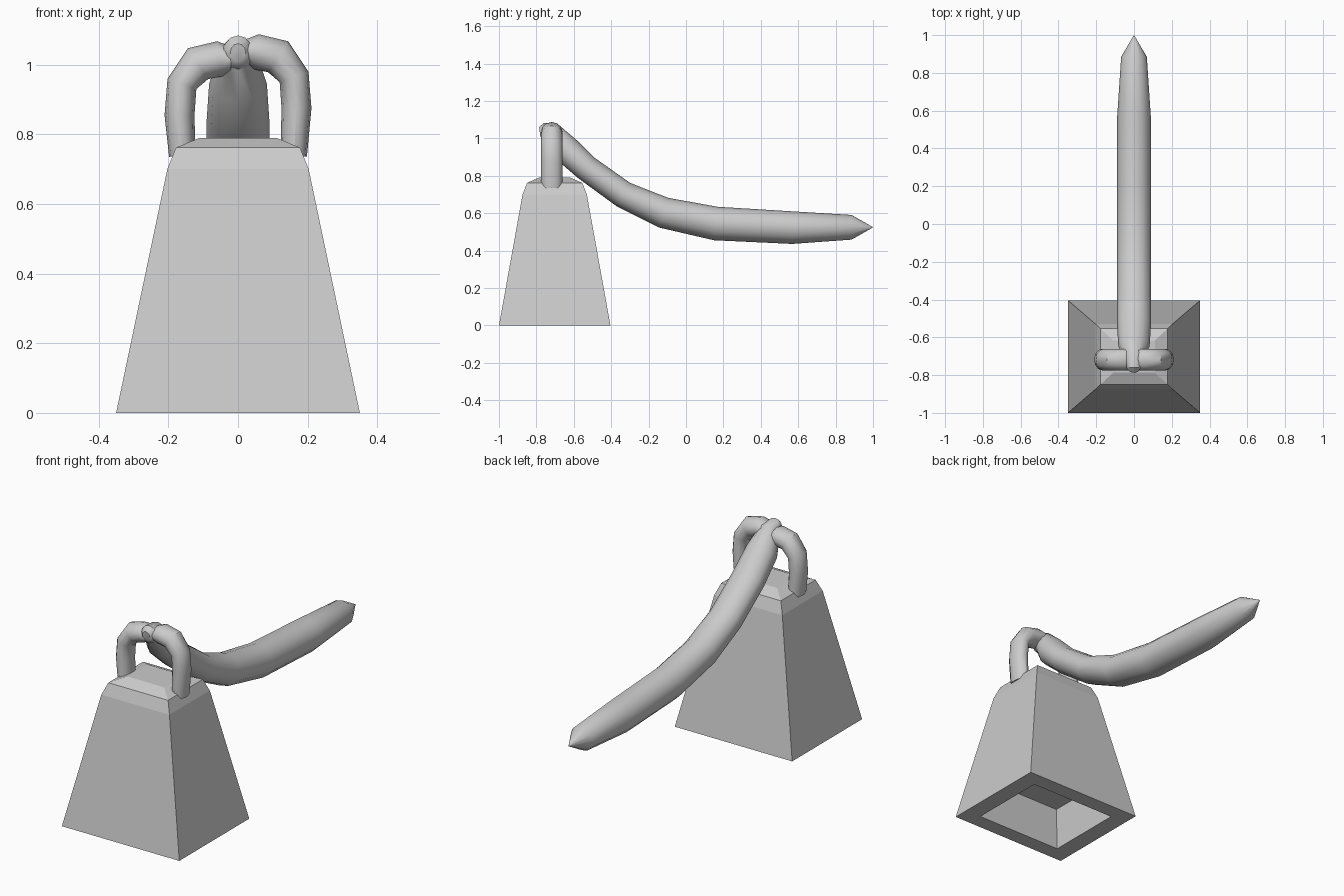
import bpy, math
from mathutils import Vector

if "Cube" in bpy.data.objects:
    bpy.data.objects.remove(bpy.data.objects["Cube"])


def make(name, verts, faces, smooth=None):
    mesh = bpy.data.meshes.new(name)
    mesh.from_pydata(verts, [], faces)
    obj = bpy.data.objects.new(name, mesh)
    bpy.context.collection.objects.link(obj)
    if smooth:
        bpy.ops.object.select_all(action='DESELECT')
        obj.select_set(True)
        bpy.context.view_layer.objects.active = obj
        bpy.ops.object.shade_smooth_by_angle(angle=math.radians(smooth))
    return obj


def skin(rings, n):
    """Bridge consecutive rings of n points and close both ends."""
    verts = [v for r in rings for v in r]
    faces = [tuple(reversed(range(n)))]
    for k in range(len(rings) - 1):
        for i in range(n):
            j = (i + 1) % n
            faces.append((k*n + i, k*n + j, (k+1)*n + j, (k+1)*n + i))
    faces.append(tuple(range((len(rings) - 1) * n, len(rings) * n)))
    return verts, faces


def tube(name, stations, side, n=12):
    """Elliptical tube: stations are (point, in-plane radius, side radius)."""
    pts = [Vector(s[0]) for s in stations]
    side = Vector(side)
    rings = []
    for k, (p, a, b) in enumerate(stations):
        t = (pts[min(k + 1, len(pts) - 1)] - pts[max(k - 1, 0)]).normalized()
        up = side.cross(t)
        rings.append([pts[k] + side * (b * math.cos(2*math.pi*i/n))
                      + up * (a * math.sin(2*math.pi*i/n)) for i in range(n)])
    return make(name, *skin(rings, n), smooth=40)


# Tapered bell body with a recessed underside
def rect(hx, hy, z, cy=-0.702):
    return [(-hx, cy - hy, z), (hx, cy - hy, z), (hx, cy + hy, z), (-hx, cy + hy, z)]


body = [rect(0.235, 0.195, 0.215), rect(0.256, 0.214, 0), rect(0.35, 0.298, 0),
        rect(0.203, 0.172, 0.70), rect(0.178, 0.148, 0.762), rect(0.11, 0.085, 0.79)]
make("bell_body", *skin(body, 4))

# Two halves of the carrying loop, the right one slightly higher
for name, s, dz in (("loop_left", -1, 0), ("loop_right", 1, 0.02)):
    path = [(0.160, 0.738, 0.038), (0.168, 0.855 + dz, 0.043), (0.161, 0.945 + dz, 0.044),
            (0.115, 1.003 + dz, 0.053), (0.052, 1.017 + dz, 0.051), (0.02, 1.017 + dz, 0.035)]
    tube(name, [((s * x, -0.718, z), r, 0.057) for x, z, r in path], (0, s, 0))

# Long curved tongue hooked over the loop, ending in a point
tongue = [(-0.782, 1.035, 0.026, 0.022), (-0.762, 1.038, 0.046, 0.042),
          (-0.715, 1.03, 0.055, 0.054), (-0.645, 0.945, 0.075, 0.083),
          (-0.53, 0.84, 0.07, 0.09), (-0.335, 0.70, 0.072, 0.09),
          (-0.12, 0.603, 0.083, 0.09), (0.16, 0.545, 0.09, 0.09),
          (0.57, 0.523, 0.087, 0.089), (0.885, 0.525, 0.066, 0.068),
          (0.998, 0.525, 0.002, 0.002)]
tube("curved_tongue", [((0, y, z), a, b) for y, z, a, b in tongue], (-1, 0, 0))
